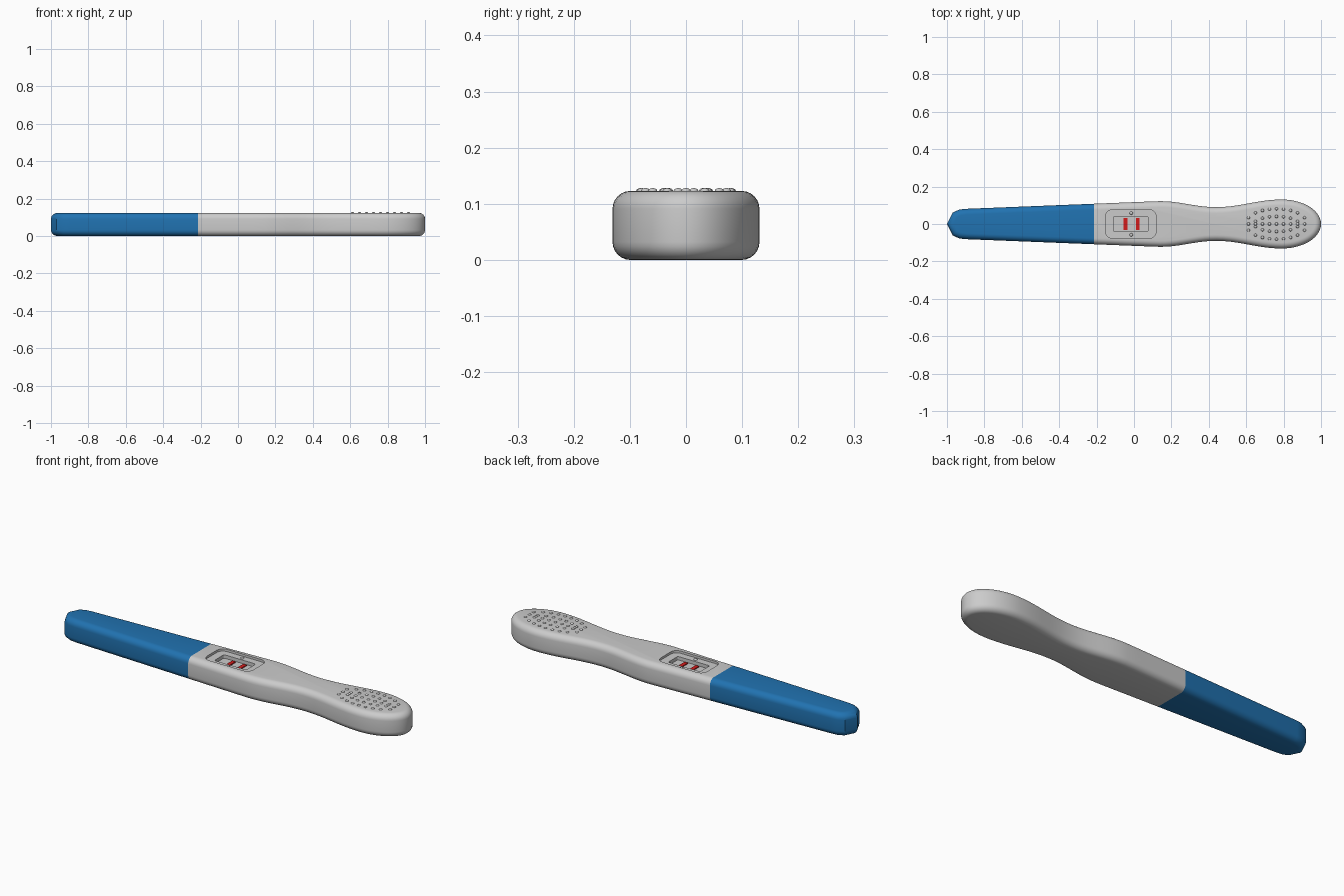
import bpy, bmesh, math
from mathutils import Vector

cube = bpy.data.objects.get("Cube")
if cube:
    bpy.data.objects.remove(cube, do_unlink=True)

TOP, ROUND, JOINT = 0.123, 0.032, -0.215


def material(name, rgb):
    m = bpy.data.materials.new(name)
    m.use_nodes = True
    m.diffuse_color = (*rgb, 1)
    m.node_tree.nodes["Principled BSDF"].inputs["Base Color"].default_value = (*rgb, 1)
    return m


grey = material("light grey plastic", (0.6, 0.6, 0.6))
blue = material("blue plastic", (0.015, 0.17, 0.44))
red = material("red line", (0.65, 0.012, 0.012))


def make_object(name, bm, mats, smooth=True):
    bmesh.ops.recalc_face_normals(bm, faces=bm.faces)
    me = bpy.data.meshes.new(name)
    bm.to_mesh(me)
    bm.free()
    ob = bpy.data.objects.new(name, me)
    bpy.context.collection.objects.link(ob)
    for m in mats:
        me.materials.append(m)
    if smooth:
        shade(ob)
    return ob


def shade(ob):
    bpy.ops.object.select_all(action='DESELECT')
    ob.select_set(True)
    bpy.context.view_layer.objects.active = ob
    bpy.ops.object.shade_smooth_by_angle(angle=math.radians(35))


def prism(bm, outline, z0, z1):
    face = bm.faces.new([bm.verts.new((x, y, z0)) for x, y in outline])
    new = bmesh.ops.extrude_face_region(bm, geom=[face])["geom"]
    bmesh.ops.translate(bm, vec=(0, 0, z1 - z0),
                        verts=[v for v in new if isinstance(v, bmesh.types.BMVert)])


def ease(x, x0, w0, x1, w1):
    t = (x - x0) / (x1 - x0)
    return w0 + (w1 - w0) * (1 - math.cos(math.pi * t)) / 2


# Half outline: faceted cap tip, straight taper, soft waist, round head
half = [(-0.97, 0.06), (-0.935, 0.077), (-0.9, 0.081), (0.08, 0.12)]
for i in range(10):
    x = 0.14 + 0.3 * i / 10
    half.append((x, ease(x, 0.14, 0.122, 0.44, 0.09)))
for i in range(10):
    x = 0.44 + 0.35 * i / 10
    half.append((x, ease(x, 0.44, 0.09, 0.79, 0.131)))
for i in range(14):
    a = math.pi / 2 * i / 14
    half.append((0.79 + 0.21 * math.sin(a), 0.131 * math.cos(a)))
outline = [(-1, 0)] + half + [(1, 0)] + [(x, -y) for x, y in reversed(half)]

# Body with rounded rims, split in colour at the cap joint
bm = bmesh.new()
prism(bm, outline, 0, TOP)
rims = [e for e in bm.edges if abs(e.verts[0].co.z - e.verts[1].co.z) < 1e-5]
bmesh.ops.bevel(bm, geom=rims, offset=ROUND, segments=6, profile=0.5,
                affect='EDGES', clamp_overlap=False)
bmesh.ops.bisect_plane(bm, geom=bm.verts[:] + bm.edges[:] + bm.faces[:],
                       plane_co=(JOINT, 0, 0), plane_no=(1, 0, 0))
for f in bm.faces:
    f.material_index = int(f.calc_center_median().x < JOINT)
body = make_object("body", bm, [grey, blue], smooth=False)


def rounded_rect(cx, hx, hy, r):
    pts = []
    for q, (sx, sy) in enumerate([(1, 1), (-1, 1), (-1, -1), (1, -1)]):
        for k in range(6):
            a = math.pi / 2 * (q + k / 5)
            pts.append((cx + sx * (hx - r) + r * math.cos(a), sy * (hy - r) + r * math.sin(a)))
    return pts


# Stepped reading window: shallow surround, then a deeper slot
WX = -0.017
for name, hx, hy, r, depth in (("surround_cutter", 0.135, 0.076, 0.035, 0.012),
                               ("slot_cutter", 0.093, 0.04, 0.008, 0.03)):
    bm = bmesh.new()
    prism(bm, rounded_rect(WX, hx, hy, r), TOP - depth, TOP + 0.05)
    cutter = make_object(name, bm, [grey], smooth=False)
    cutter.hide_render = True
    mod = body.modifiers.new(name, 'BOOLEAN')
    mod.operation, mod.solver, mod.object = 'DIFFERENCE', 'EXACT', cutter
    bpy.context.view_layer.objects.active = body
    bpy.ops.object.modifier_apply(modifier=mod.name)
    bpy.data.objects.remove(cutter, do_unlink=True)
shade(body)

# Red result lines on the slot floor
for name, x in (("test_line", -0.045), ("control_line", 0.02)):
    bm = bmesh.new()
    prism(bm, [(x - 0.01, -0.031), (x + 0.01, -0.031), (x + 0.01, 0.031), (x - 0.01, 0.031)],
          TOP - 0.031, TOP - 0.025)
    make_object(name, bm, [red], smooth=False)


def dome(bm, x, y, z, radius, height):
    geo = bmesh.ops.create_uvsphere(bm, u_segments=12, v_segments=8, radius=1)
    for v in geo["verts"]:
        v.co = Vector((x + v.co.x * radius, y + v.co.y * radius, z + v.co.z * height))


# Small studs either side of the slot
bm = bmesh.new()
for y in (-0.058, 0.058):
    dome(bm, -0.015, y, TOP - 0.012, 0.009, 0.006)
make_object("window_studs", bm, [grey])

# Grip dots: a centre row and two oval rings of dots
bm = bmesh.new()
for i in range(-4, 5):
    x = 0.762 + 0.0375 * i
    dome(bm, x, 0, TOP, 0.008, 0.005)
    for reach, width in ((4.4, 0.081), (3.2, 0.04)):
        if abs(i) < reach:
            y = width * math.sqrt(1 - (i / reach) ** 2)
            for s in (-1, 1):
                dome(bm, x, s * y, TOP, 0.008, 0.005)
make_object("grip_dots", bm, [grey])
